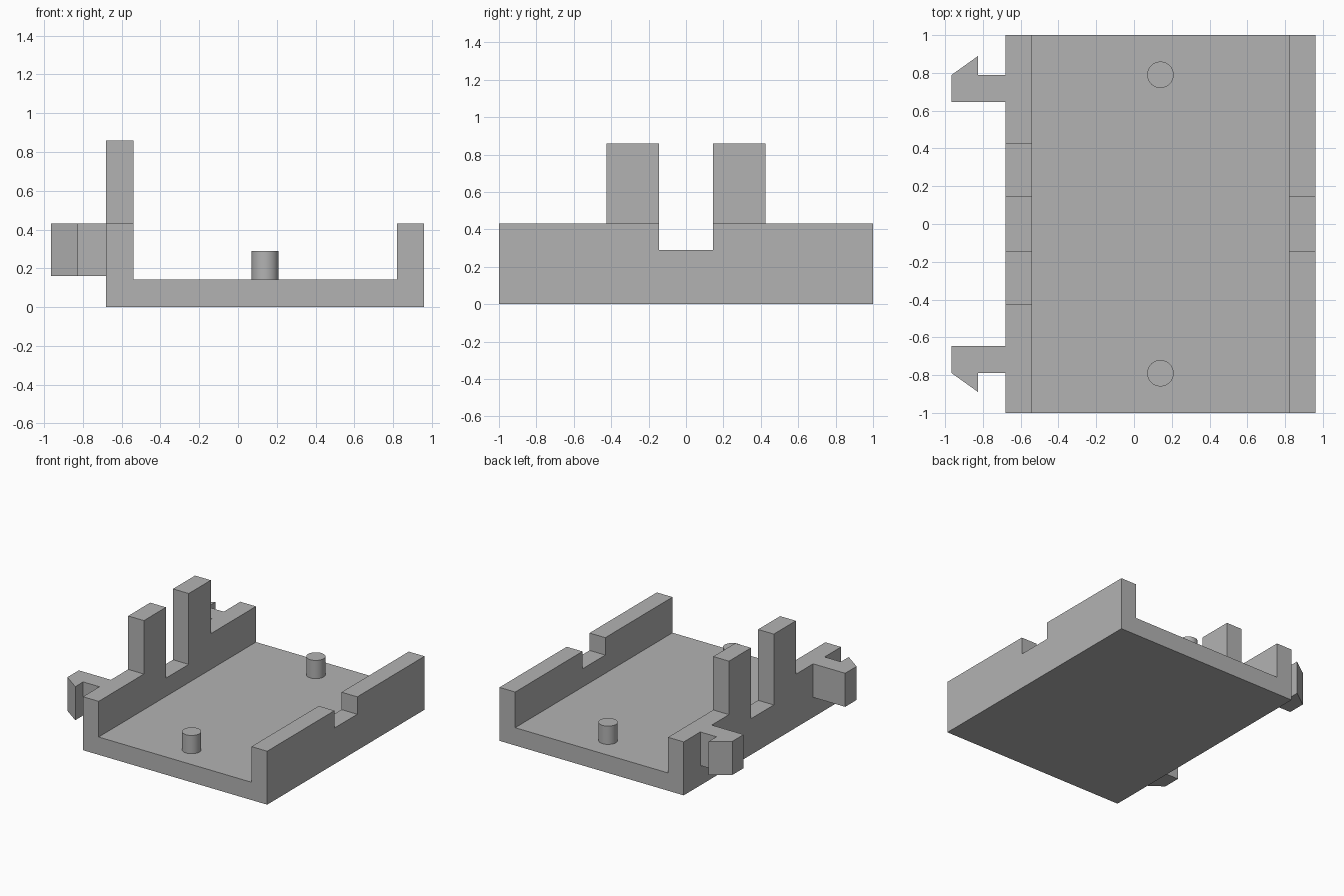
import bpy
import bmesh
from mathutils import Vector

cube = bpy.data.objects.get("Cube")
if cube:
    bpy.data.objects.remove(cube, do_unlink=True)

grey = bpy.data.materials.new("plain grey")
grey.use_nodes = True
grey.diffuse_color = (0.45, 0.45, 0.45, 1)
grey.node_tree.nodes["Principled BSDF"].inputs["Base Color"].default_value = grey.diffuse_color


def finish(name, bm):
    bmesh.ops.recalc_face_normals(bm, faces=bm.faces)
    mesh = bpy.data.meshes.new(name)
    bm.to_mesh(mesh)
    bm.free()
    mesh.materials.append(grey)
    obj = bpy.data.objects.new(name, mesh)
    bpy.context.collection.objects.link(obj)
    return obj


def prism(name, points, direction):
    """Extrude a flat outline along a direction."""
    bm = bmesh.new()
    face = bm.faces.new([bm.verts.new(p) for p in points])
    grown = bmesh.ops.extrude_face_region(bm, geom=[face], use_keep_orig=True)
    verts = [g for g in grown["geom"] if isinstance(g, bmesh.types.BMVert)]
    bmesh.ops.translate(bm, verts=verts, vec=Vector(direction))
    return finish(name, bm)


def mirror_y(obj):
    mod = obj.modifiers.new("front_back_mirror", "MIRROR")
    mod.use_axis = (False, True, False)
    mod.use_mirror_merge = False


def wall(name, x, half):
    """Symmetric wall outline from its back half, in y and z."""
    outline = half + [(-y, z) for y, z in reversed(half)]
    return prism(name, [(x, y, z) for y, z in outline], (THICK, 0, 0))


THICK = 0.14
RIGHT_X, LEFT_X = -0.68, 0.82
RIM, NOTCH, TOWER = 0.43, 0.29, 0.86

# Floor between the two side walls
inner = RIGHT_X + THICK
prism("floor", [(inner, -1, 0), (LEFT_X, -1, 0), (LEFT_X, 1, 0), (inner, 1, 0)],
      (0, 0, THICK + 0.003))

# Notched walls, the right one with two upright posts
wall("left_wall", LEFT_X, [(1, 0), (1, RIM), (0.145, RIM), (0.145, NOTCH)])
wall("right_wall", RIGHT_X, [(1, 0), (1, RIM), (0.425, RIM), (0.425, TOWER),
                             (0.145, TOWER), (0.145, NOTCH)])

# Barbed clips on the outside of the right wall
clip = [(RIGHT_X, 0.645), (-0.965, 0.645), (-0.965, 0.79),
        (-0.825, 0.89), (-0.825, 0.79), (RIGHT_X, 0.79)]
mirror_y(prism("clips", [(x, y, 0.16) for x, y in clip], (0, 0, RIM - 0.16)))

# Locating pegs on the floor
bm = bmesh.new()
bmesh.ops.create_cone(bm, cap_ends=True, segments=48, radius1=0.07, radius2=0.07, depth=0.15)
bmesh.ops.translate(bm, verts=bm.verts, vec=(0.14, 0.79, 0.215))
pegs = finish("pegs", bm)
mirror_y(pegs)
bpy.ops.object.select_all(action="DESELECT")
pegs.select_set(True)
bpy.context.view_layer.objects.active = pegs
bpy.ops.object.shade_smooth_by_angle()
